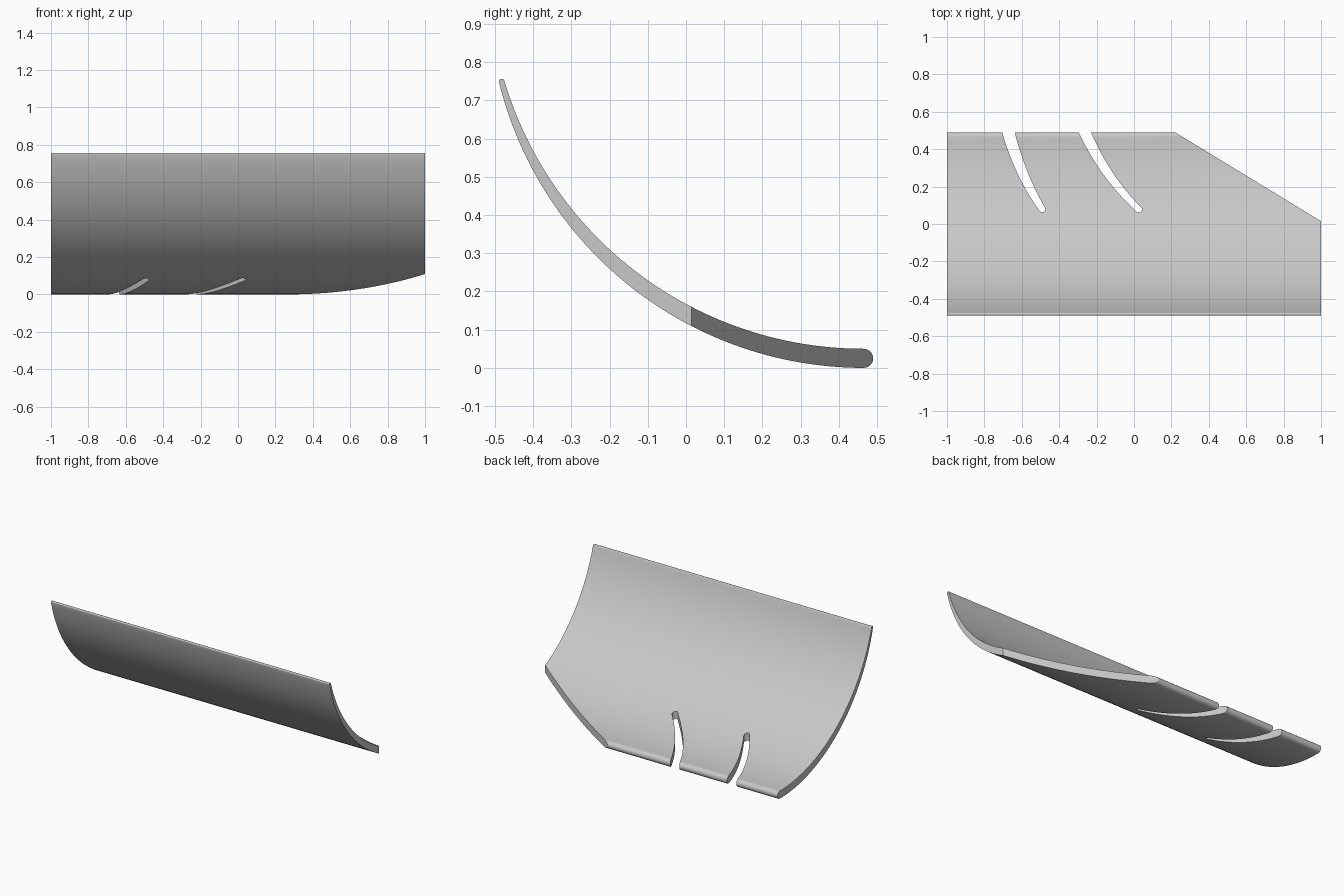
import bpy, bmesh, math
from mathutils import Vector

if "Cube" in bpy.data.objects:
    bpy.data.objects.remove(bpy.data.objects["Cube"], do_unlink=True)

grey = bpy.data.materials.new("plain grey")
grey.use_nodes = True
grey.diffuse_color = (0.58, 0.58, 0.58, 1)
grey.node_tree.nodes["Principled BSDF"].inputs["Base Color"].default_value = grey.diffuse_color


def prism(name, outline, shift):
    """Extrude a closed outline of 3D points along shift."""
    bm = bmesh.new()
    face = bm.faces.new([bm.verts.new(p) for p in outline])
    new = bmesh.ops.extrude_face_region(bm, geom=[face])["geom"]
    bmesh.ops.translate(bm, vec=shift, verts=[v for v in new if isinstance(v, bmesh.types.BMVert)])
    bmesh.ops.recalc_face_normals(bm, faces=bm.faces)
    mesh = bpy.data.meshes.new(name)
    bm.to_mesh(mesh)
    bm.free()
    mesh.materials.append(grey)
    obj = bpy.data.objects.new(name, mesh)
    bpy.context.collection.objects.link(obj)
    return obj


def arc(radius, base, degrees, steps=56):
    """Circular sweep in (y, z) rising towards the front from the flat rear edge."""
    angles = [math.radians(degrees) * i / steps for i in range(steps + 1)]
    return [Vector((0.465 - radius * math.sin(a), base + radius * (1 - math.cos(a)))) for a in angles]


def round_end(a, b, steps=10):
    """Half circle turning counter-clockwise from a to b, ends left out."""
    mid, spoke = (a + b) / 2, (a - b) / 2
    side = Vector((-spoke.y, spoke.x))
    return [mid + spoke * math.cos(t) + side * math.sin(t)
            for t in (math.pi * i / steps for i in range(1, steps))]


def bend(a, control, b, steps=24):
    """Quadratic curve, started slightly before a so that it leaves the plate."""
    ts = [-0.08 + 1.08 * i / steps for i in range(steps + 1)]
    a, control, b = Vector(a), Vector(control), Vector(b)
    return [a * (1 - t) ** 2 + control * 2 * t * (1 - t) + b * t * t for t in ts]


# Curved plate that tapers to its upper edge, with both long edges rounded
outer = arc(0.983, 0, 76.15)
inner = arc(0.981, 0.05, 73.42)
profile = (inner + round_end(inner[-1], outer[-1]) + outer[::-1]
           + round_end(outer[0], inner[0]))
plate = prism("curved_plate", [(-1, p.x, p.y) for p in profile], (2, 0, 0))

# Cutters: two curved slots and the slanted rear corner
cutters = []
slots = [
    ("first_slot", (-0.705, 0.49), (-0.635, 0.25), (-0.508, 0.075),
     (-0.638, 0.49), (-0.58, 0.265), (-0.475, 0.085)),
    ("second_slot", (-0.295, 0.49), (-0.185, 0.25), (0.008, 0.072),
     (-0.23, 0.49), (-0.125, 0.25), (0.042, 0.085)),
]
for name, a, ac, b, c, cc, d in slots:
    left, right = bend(a, ac, b), bend(c, cc, d)
    outline = left + round_end(left[-1], right[-1]) + right[::-1]
    cutters.append(prism(name + "_cutter", [(p.x, p.y, -0.2) for p in outline], (0, 0, 1.2)))

slope = (0.015 - 0.49) / (1 - 0.22)
corner = [(0.02, 0.49 - 0.2 * slope, -0.2), (1.2, 0.015 + 0.2 * slope, -0.2), (1.2, 0.7, -0.2)]
cutters.append(prism("corner_cutter", corner, (0, 0, 1.2)))

# Cut the plate, then shade it smooth with crisp cut edges
bpy.ops.object.select_all(action="DESELECT")
bpy.context.view_layer.objects.active = plate
plate.select_set(True)
for cutter in cutters:
    cutter.hide_render = True
    mod = plate.modifiers.new("cut", "BOOLEAN")
    mod.operation = "DIFFERENCE"
    mod.solver = "EXACT"
    mod.object = cutter
    bpy.ops.object.modifier_apply(modifier=mod.name)
    bpy.data.objects.remove(cutter, do_unlink=True)
bpy.ops.object.shade_smooth_by_angle(angle=math.radians(30))
